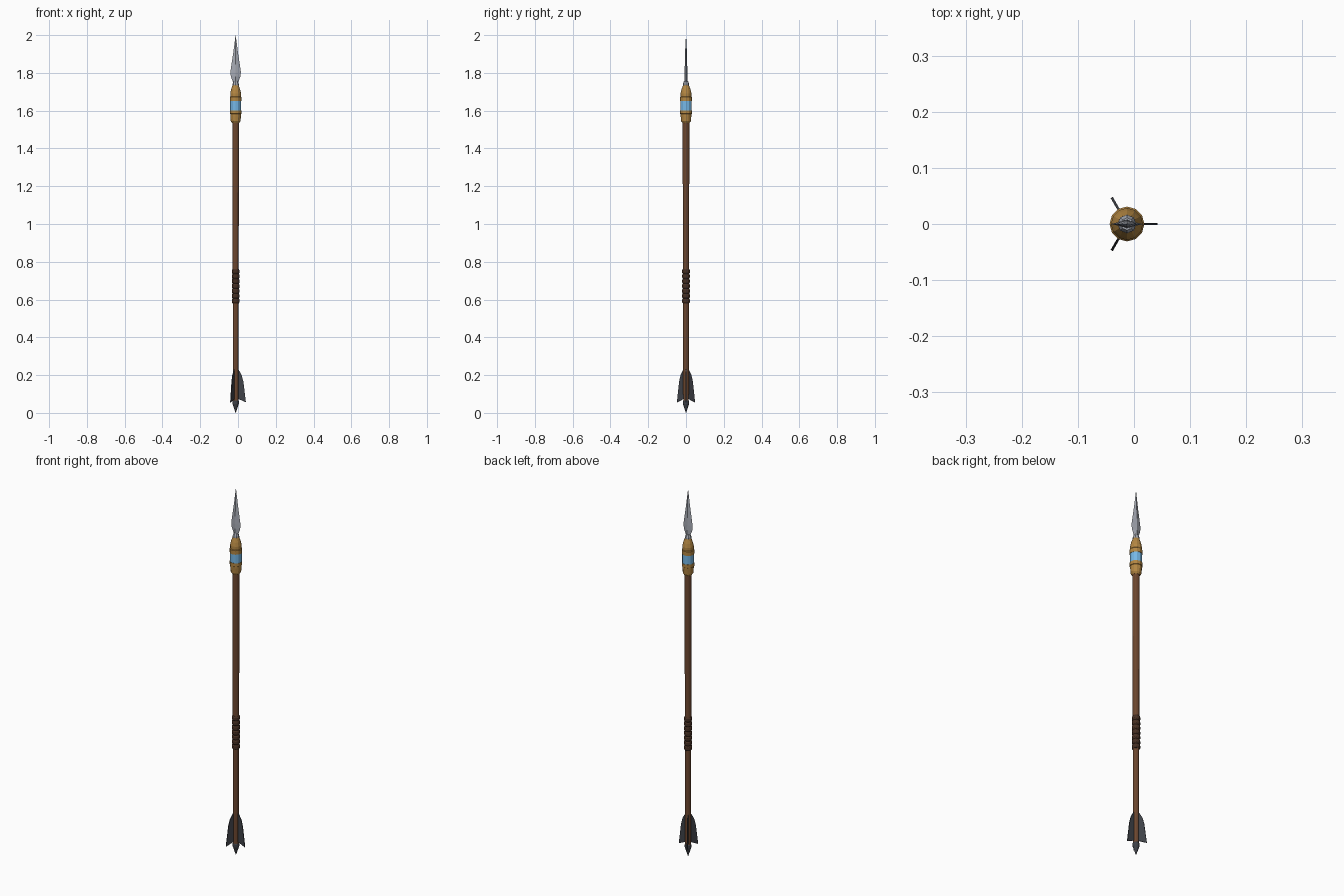
import bpy, bmesh
from math import cos, sin, pi

if "Cube" in bpy.data.objects:
    bpy.data.objects.remove(bpy.data.objects["Cube"])

CX = -0.0125  # shaft axis in x


def material(name, rgb):
    m = bpy.data.materials.new(name)
    m.diffuse_color = (*rgb, 1)
    m.use_nodes = True
    m.node_tree.nodes["Principled BSDF"].inputs["Base Color"].default_value = m.diffuse_color
    return m


WOOD = material("wood", (0.15, 0.062, 0.028))
LEATHER = material("leather", (0.06, 0.028, 0.016))
GOLD = material("gold", (0.45, 0.24, 0.055))
BLUE = material("blue", (0.18, 0.48, 0.8))
STEEL = material("steel", (0.38, 0.4, 0.45))
DARK = material("dark_feather", (0.05, 0.054, 0.065))


def loft(name, sections, mat):
    """Skin rings of (half width, half depth, z) with n sides; both ends capped."""
    n, rows = sections
    bm = bmesh.new()
    rings = [[bm.verts.new((CX + rx * cos(2 * pi * i / n), ry * sin(2 * pi * i / n), z))
              for i in range(n)] for rx, ry, z in rows]
    for a, b in zip(rings, rings[1:]):
        for i in range(n):
            j = (i + 1) % n
            bm.faces.new((a[i], a[j], b[j], b[i]))
    bm.faces.new(rings[0][::-1])
    bm.faces.new(rings[-1])
    bmesh.ops.remove_doubles(bm, verts=bm.verts, dist=0.00005)
    return finish(name, bm, mat)


def finish(name, bm, mat):
    bmesh.ops.recalc_face_normals(bm, faces=bm.faces)
    me = bpy.data.meshes.new(name)
    bm.to_mesh(me)
    bm.free()
    me.materials.append(mat)
    ob = bpy.data.objects.new(name, me)
    bpy.context.collection.objects.link(ob)
    return ob


def lathe(name, profile, mat, n=12):
    return loft(name, (n, [(r, r, z) for r, z in profile]), mat)


# Tapered wooden shaft and dark butt spike
lathe("shaft", [(0.0145, 0.045), (0.015, 0.5), (0.0165, 1.0), (0.0175, 1.3), (0.0175, 1.56)], WOOD)
lathe("butt_spike", [(0.0005, 0.0), (0.0165, 0.048), (0.0165, 0.062), (0.0145, 0.066)], DARK)

# Leather grip made of wrapped turns
turns, z0, z1 = 7, 0.58, 0.762
step = (z1 - z0) / turns
grip = []
for k in range(turns):
    z = z0 + k * step
    grip += [(0.0165, z), (0.0205, z + 0.25 * step), (0.0205, z + 0.75 * step)]
lathe("grip_wrap", grip + [(0.0165, z1)], LEATHER)

# Gold collar with blue band between its raised rings
lathe("collar_lower", [(0.019, 1.535), (0.026, 1.545), (0.0285, 1.575), (0.0285, 1.582),
                       (0.031, 1.584), (0.031, 1.602)], GOLD)
lathe("collar_band", [(0.0295, 1.60), (0.0295, 1.652)], BLUE)
lathe("collar_upper", [(0.031, 1.65), (0.031, 1.672), (0.0285, 1.675), (0.0285, 1.692),
                       (0.024, 1.712), (0.016, 1.735)], GOLD)

# Steel socket and diamond-section blade
lathe("blade_socket", [(0.017, 1.725), (0.0165, 1.742), (0.011, 1.756)], STEEL, 8)
loft("blade", (4, [(0.011, 0.008, 1.73), (0.014, 0.008, 1.752), (0.025, 0.0075, 1.78),
                   (0.028, 0.007, 1.805), (0.022, 0.0065, 1.845), (0.012, 0.005, 1.91),
                   (0.0003, 0.0003, 2.0)]), STEEL)

# Three tail fins around the shaft
FIN = [(0.010, 0.232), (0.016, 0.228), (0.032, 0.20), (0.041, 0.165),
       (0.0545, 0.056), (0.010, 0.076)]
for k in range(3):
    a = 2 * pi * k / 3
    bm = bmesh.new()
    sides = [[bm.verts.new((CX + r * cos(a) - t * sin(a), r * sin(a) + t * cos(a), z))
              for r, z in FIN] for t in (-0.0022, 0.0022)]
    bm.faces.new(sides[0])
    bm.faces.new(sides[1][::-1])
    for i in range(len(FIN)):
        j = (i + 1) % len(FIN)
        bm.faces.new((sides[0][i], sides[0][j], sides[1][j], sides[1][i]))
    finish(f"tail_fin_{k + 1}", bm, DARK)
